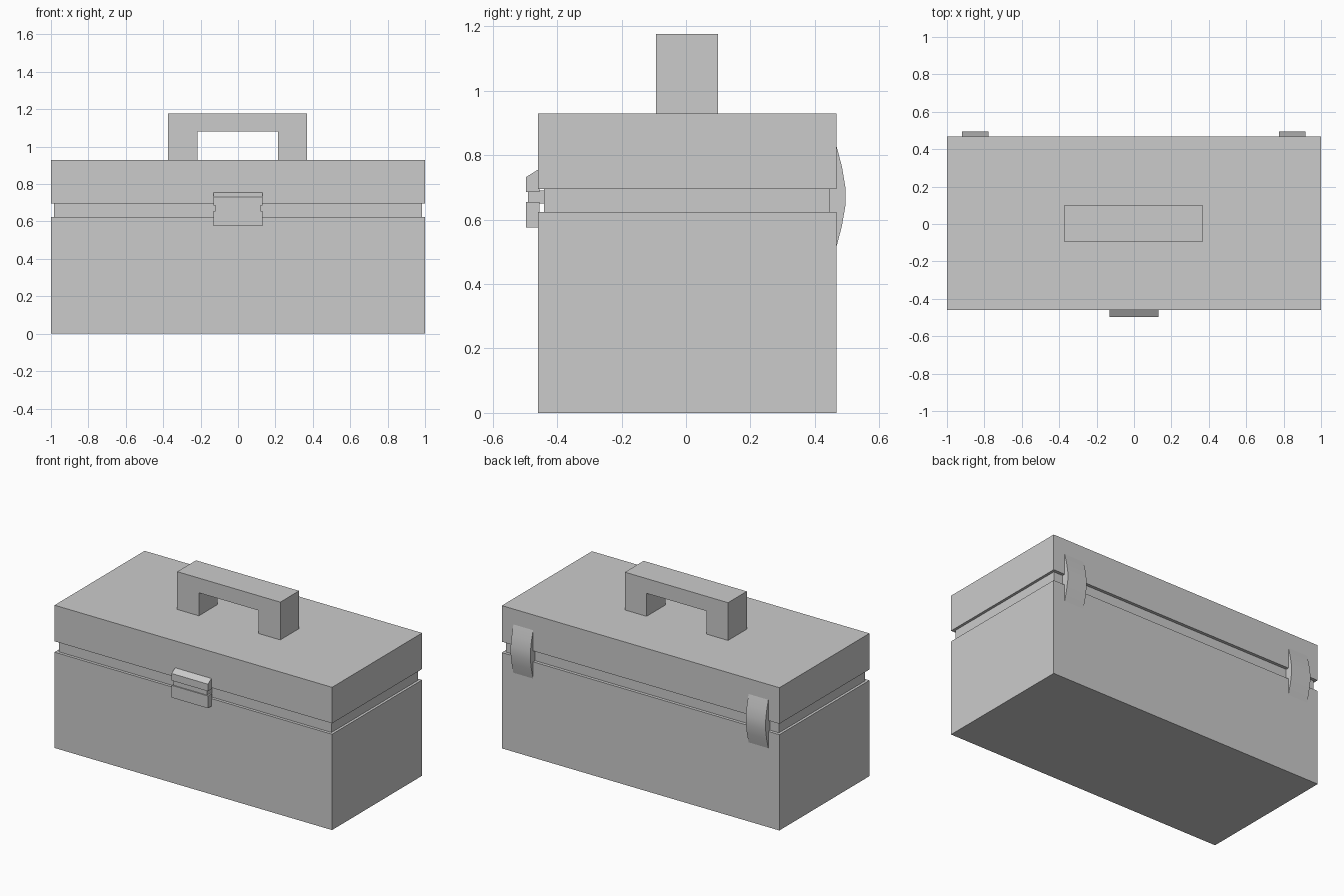
import bpy, bmesh, math

if "Cube" in bpy.data.objects:
    bpy.data.objects.remove(bpy.data.objects["Cube"])


def box(name, x0, x1, y0, y1, z0, z1):
    prism(name, [(y0, z0), (y1, z0), (y1, z1), (y0, z1)], 'X', x0, x1)


def prism(name, profile, axis, a, b):
    """Extrude a (y,z) profile along X, or an (x,z) profile along Y."""
    place = (lambda p, d: (d, p[0], p[1])) if axis == 'X' else (lambda p, d: (p[0], d, p[1]))
    bm = bmesh.new()
    face = bm.faces.new([bm.verts.new(place(p, a)) for p in profile])
    ext = bmesh.ops.extrude_face_region(bm, geom=[face])
    new = [v for v in ext['geom'] if isinstance(v, bmesh.types.BMVert)]
    step = b - a
    bmesh.ops.translate(bm, verts=new, vec=(step, 0, 0) if axis == 'X' else (0, step, 0))
    bmesh.ops.recalc_face_normals(bm, faces=bm.faces)
    mesh = bpy.data.meshes.new(name)
    bm.to_mesh(mesh)
    bm.free()
    obj = bpy.data.objects.new(name, mesh)
    bpy.context.collection.objects.link(obj)
    return obj


# Box body, recessed seam and lid
box("body", -1, 1, -0.46, 0.467, 0, 0.624)
box("seam_band", -0.983, 0.983, -0.441, 0.447, 0.624, 0.695)
box("lid", -1, 1, -0.46, 0.467, 0.695, 0.93)

# Carrying handle
prism("handle", [(-0.373, 0.93), (-0.373, 1.176), (0.37, 1.176), (0.37, 0.93),
                 (0.214, 0.93), (0.214, 1.08), (-0.217, 1.08), (-0.217, 0.93)],
      'Y', -0.093, 0.1)

# Front latch: lower plate, narrower pin, upper plate with sloped top
box("latch_lower", -0.131, 0.131, -0.497, -0.455, 0.575, 0.655)
box("latch_pin", -0.121, 0.121, -0.49, -0.441, 0.65, 0.69)
prism("latch_upper", [(-0.455, 0.686), (-0.497, 0.686), (-0.497, 0.732),
                      (-0.46, 0.755), (-0.455, 0.755)], 'X', -0.131, 0.131)

# Curved rear hinges, filling the seam behind them
hinge_profile = [(0.467, 0.83), (0.484, 0.765), (0.495, 0.7), (0.495, 0.644),
                 (0.484, 0.58), (0.467, 0.515), (0.467, 0.624), (0.447, 0.624),
                 (0.447, 0.695), (0.467, 0.695)]
for name, x0, x1 in (("hinge_left", -0.92, -0.778), ("hinge_right", 0.775, 0.917)):
    hinge = prism(name, hinge_profile, 'X', x0, x1)
    bpy.ops.object.select_all(action='DESELECT')
    hinge.select_set(True)
    bpy.context.view_layer.objects.active = hinge
    bpy.ops.object.shade_smooth_by_angle(angle=math.radians(30))
